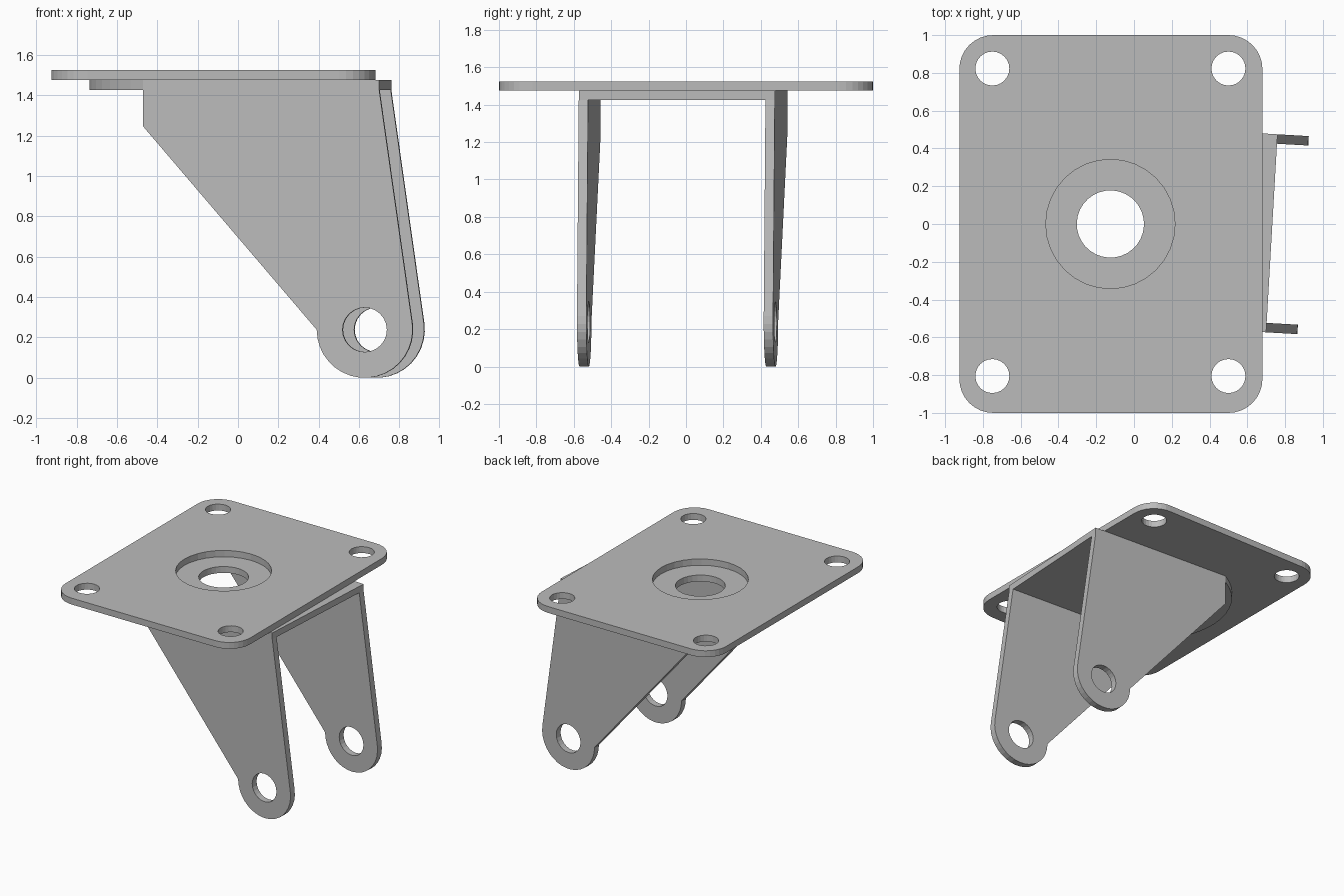
import bpy
from math import cos, sin, pi, radians, atan2, hypot
from mathutils import Matrix

cube = bpy.data.objects.get("Cube")
if cube:
    bpy.data.objects.remove(cube, do_unlink=True)

steel = bpy.data.materials.new("grey_steel")
steel.use_nodes = True
GREY = (0.5, 0.5, 0.5, 1)
steel.diffuse_color = GREY
steel.node_tree.nodes["Principled BSDF"].inputs["Base Color"].default_value = GREY


def arc(cx, cy, r, start, end, steps):
    """Points along an arc, both ends included."""
    angles = [start + (end - start) * i / steps for i in range(steps + 1)]
    return [(cx + r * cos(a), cy + r * sin(a)) for a in angles]


def circle(cx, cy, r, steps=32):
    return arc(cx, cy, r, 0, 2 * pi, steps)[:-1]


def sheet(name, loops, thickness, matrix):
    """Flat plate from an outline followed by hole loops, centred on its plane."""
    curve = bpy.data.curves.new(name + "_profile", "CURVE")
    curve.dimensions = "2D"
    curve.fill_mode = "BOTH"
    curve.extrude = thickness / 2
    for loop in loops:
        spline = curve.splines.new("POLY")
        spline.points.add(len(loop) - 1)
        for point, (x, y) in zip(spline.points, loop):
            point.co = (x, y, 0, 1)
        spline.use_cyclic_u = True
    helper = bpy.data.objects.new(name + "_profile", curve)
    bpy.context.collection.objects.link(helper)
    graph = bpy.context.evaluated_depsgraph_get()
    mesh = bpy.data.meshes.new_from_object(helper.evaluated_get(graph))
    bpy.data.objects.remove(helper, do_unlink=True)
    bpy.data.curves.remove(curve)
    mesh.name = name
    mesh.materials.clear()
    mesh.materials.append(steel)
    for face in mesh.polygons:
        face.use_smooth = False
        face.material_index = 0
    obj = bpy.data.objects.new(name, mesh)
    bpy.context.collection.objects.link(obj)
    obj.matrix_world = matrix
    return obj


THICK = 0.05
SWIVEL_X = -0.125

# Mounting plate: rounded rectangle with four bolt holes and a bearing opening
left, right, half_y, corner = -0.925, 0.68, 1.0, 0.18
outline = []
for i, (cx, cy) in enumerate([(right - corner, half_y - corner),
                              (left + corner, half_y - corner),
                              (left + corner, corner - half_y),
                              (right - corner, corner - half_y)]):
    outline += arc(cx, cy, corner, i * pi / 2, (i + 1) * pi / 2, 8)
bolts = [circle(x, y, 0.09, 24) for x in (-0.75, 0.5) for y in (-0.805, 0.823)]
sheet("mounting_plate", [outline, circle(SWIVEL_X, 0, 0.342)] + bolts,
      THICK, Matrix.Translation((0, 0, 1.5)))

# The fork is turned slightly about the swivel axis
turn = Matrix.Translation((SWIVEL_X, 0, 0)) @ Matrix.Rotation(radians(-3.3), 4, "Z")
front_x, back_x, half_w = 0.856, -0.315, 0.525

# Fork bridge: straight front, rounded back, centre hole
start = atan2(half_w, back_x)
bridge = [(front_x, -half_w), (front_x, half_w)]
bridge += arc(0, 0, hypot(back_x, half_w), start, 2 * pi - start, 16)
sheet("fork_bridge", [bridge, circle(0, 0, 0.178)], THICK,
      turn @ Matrix.Translation((0, 0, 1.45)))

# Fork legs: tapered sides ending in a round axle eye
eye_x, eye_z = 0.784, 0.238
leg = [(back_x, 1.245), (back_x, 1.425), (front_x, 1.425)]
leg += arc(eye_x, eye_z, eye_z, radians(8), -pi, 18)
upright = Matrix.Rotation(pi / 2, 4, "X")
for side, name in ((1, "left_fork_leg"), (-1, "right_fork_leg")):
    place = Matrix.Translation((0, side * (half_w - THICK / 2), 0))
    sheet(name, [leg, circle(eye_x, eye_z, 0.11, 24)], THICK, turn @ place @ upright)
